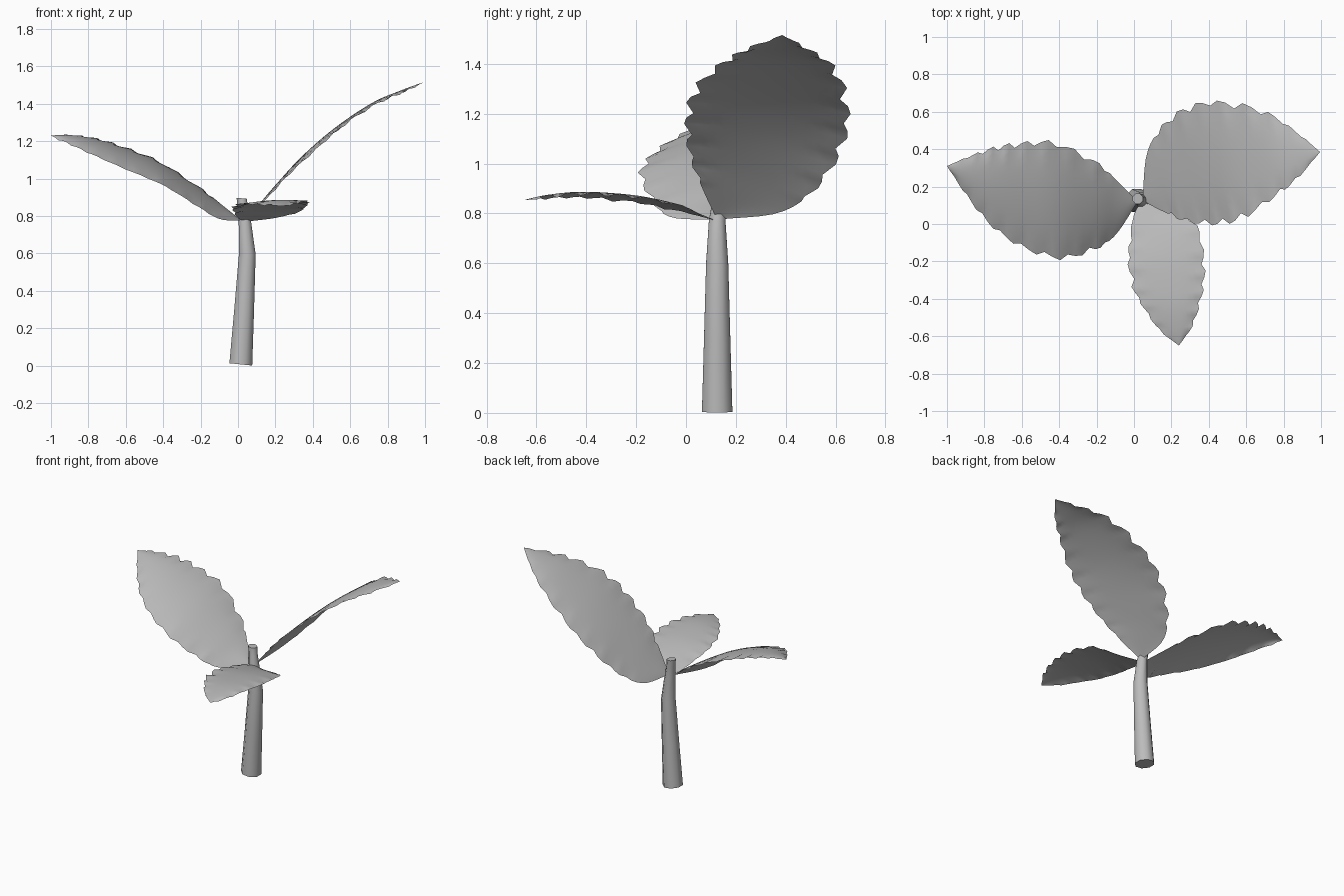
import bpy, bmesh, math, random
from mathutils import Vector

if "Cube" in bpy.data.objects:
    bpy.data.objects.remove(bpy.data.objects["Cube"])

random.seed(4)
grey = bpy.data.materials.new("plain grey")
grey.diffuse_color = (0.5, 0.5, 0.5, 1)
grey.use_nodes = True
grey.node_tree.nodes["Principled BSDF"].inputs["Base Color"].default_value = grey.diffuse_color


def finish(bm, name, angle):
    bmesh.ops.remove_doubles(bm, verts=bm.verts, dist=0.0005)
    bmesh.ops.recalc_face_normals(bm, faces=bm.faces)
    me = bpy.data.meshes.new(name)
    bm.to_mesh(me)
    bm.free()
    me.materials.append(grey)
    ob = bpy.data.objects.new(name, me)
    bpy.context.collection.objects.link(ob)
    bpy.context.view_layer.objects.active = ob
    ob.select_set(True)
    bpy.ops.object.shade_smooth_by_angle(angle=math.radians(angle))
    ob.select_set(False)


def spline(pts, t):
    """Point on a Catmull-Rom curve through pts, t in 0..1."""
    s = t * (len(pts) - 1)
    i = min(int(s), len(pts) - 2)
    f = s - i
    p1, p2 = pts[i], pts[i + 1]
    p0 = pts[i - 1] if i else p1 * 2 - p2
    p3 = pts[i + 2] if i + 2 < len(pts) else p2 * 2 - p1
    return 0.5 * (2 * p1 + (p2 - p0) * f + (2 * p0 - 5 * p1 + 4 * p2 - p3) * f * f
                  + (3 * p1 - p0 - 3 * p2 + p3) * f ** 3)


def leaf(name, base, tip, rows, arch, teeth=11, cols=12):
    """Sheet between two edge curves, arched in the middle, with toothed rims."""
    base, tip = Vector(base), Vector(tip)
    ea = [base] + [Vector(r[:3]) for r in rows] + [tip]
    eb = [base] + [Vector(r[3:]) for r in rows] + [tip]
    bm = bmesh.new()
    n = teeth * 3
    grid = []
    for i in range(n + 1):
        t = i / n
        a, b = spline(ea, t), spline(eb, t)
        mid = (a + b) / 2 + Vector((0, 0, arch * math.sin(math.pi * t) ** 0.7))
        ripple = [0, 0]
        if 0.2 < t < 0.95:
            ripple = [((0.035, 0.0, -0.075)[(i + k) % 3]) * random.uniform(0.6, 1.3) for k in (0, 1)]
        line = []
        for j in range(cols + 1):
            u = 2 * j / cols - 1
            side, w = (a, ripple[0]) if u < 0 else (b, ripple[1])
            p = a * (u * (u - 1) / 2) + mid * (1 - u * u) + b * (u * (u + 1) / 2)
            rim = max(0, (abs(u) - 0.55) / 0.45)
            p += (side - mid) * w * rim
            p.z += w * 0.12 * rim
            line.append(bm.verts.new(p))
        grid.append(line)
    for r, s in zip(grid, grid[1:]):
        for j in range(cols):
            bm.faces.new((r[j], r[j + 1], s[j + 1], s[j]))
    bmesh.ops.dissolve_degenerate(bm, dist=0.0002, edges=bm.edges)
    finish(bm, name, 60)


# Stem: bent tapering tube with a short bud at its top
bm = bmesh.new()
sides, rings = 8, []
for x, y, z, r in [(0.015, 0.125, 0.007, 0.066), (0.033, 0.125, 0.3, 0.057), (0.05, 0.125, 0.6, 0.048),
                   (0.037, 0.125, 0.77, 0.036), (0.026, 0.132, 0.84, 0.03), (0.02, 0.135, 0.895, 0.03)]:
    ring = []
    for k in range(sides):
        a = 2 * math.pi * (k + 0.5) / sides
        dx = r * math.cos(a)
        ring.append(bm.verts.new((x + dx, y + r * math.sin(a), z - 0.1 * dx)))
    rings.append(ring)
for r, s in zip(rings, rings[1:]):
    for k in range(sides):
        m = (k + 1) % sides
        bm.faces.new((r[k], r[m], s[m], s[k]))
bm.faces.new(rings[0])
bm.faces.new(rings[-1])
finish(bm, "stem", 50)

# Leaves: each row gives a point on one edge and its partner on the other
leaf("left_leaf", (0.02, 0.12, 0.775), (-1, 0.31, 1.23), [
    (-0.08, 0.22, 0.855, -0.1, -0.06, 0.785),
    (-0.2, 0.33, 0.95, -0.22, -0.14, 0.855),
    (-0.42, 0.43, 1.09, -0.4, -0.18, 0.965),
    (-0.6, 0.43, 1.165, -0.6, -0.12, 1.05),
    (-0.74, 0.41, 1.21, -0.77, 0.0, 1.125),
    (-0.87, 0.365, 1.23, -0.9, 0.16, 1.185)], 0.03)

leaf("right_leaf", (0.045, 0.125, 0.775), (0.995, 0.385, 1.515), [
    (0.07, 0.38, 0.805, 0.15, 0.07, 0.89),
    (0.16, 0.53, 0.91, 0.27, 0.02, 1.02),
    (0.3, 0.63, 1.07, 0.42, 0.0, 1.16),
    (0.48, 0.65, 1.225, 0.57, 0.03, 1.29),
    (0.7, 0.6, 1.38, 0.74, 0.14, 1.4),
    (0.87, 0.49, 1.46, 0.87, 0.24, 1.46)], 0.02)

leaf("front_leaf", (0.04, 0.12, 0.77), (0.24, -0.65, 0.853), [
    (0.0, 0.05, 0.79, 0.2, 0.06, 0.79),
    (-0.02, -0.08, 0.82, 0.33, 0.0, 0.825),
    (-0.03, -0.2, 0.845, 0.37, -0.16, 0.86),
    (0.0, -0.35, 0.86, 0.375, -0.3, 0.875),
    (0.06, -0.46, 0.865, 0.35, -0.43, 0.88),
    (0.14, -0.57, 0.86, 0.31, -0.55, 0.87)], 0.015, 9)
